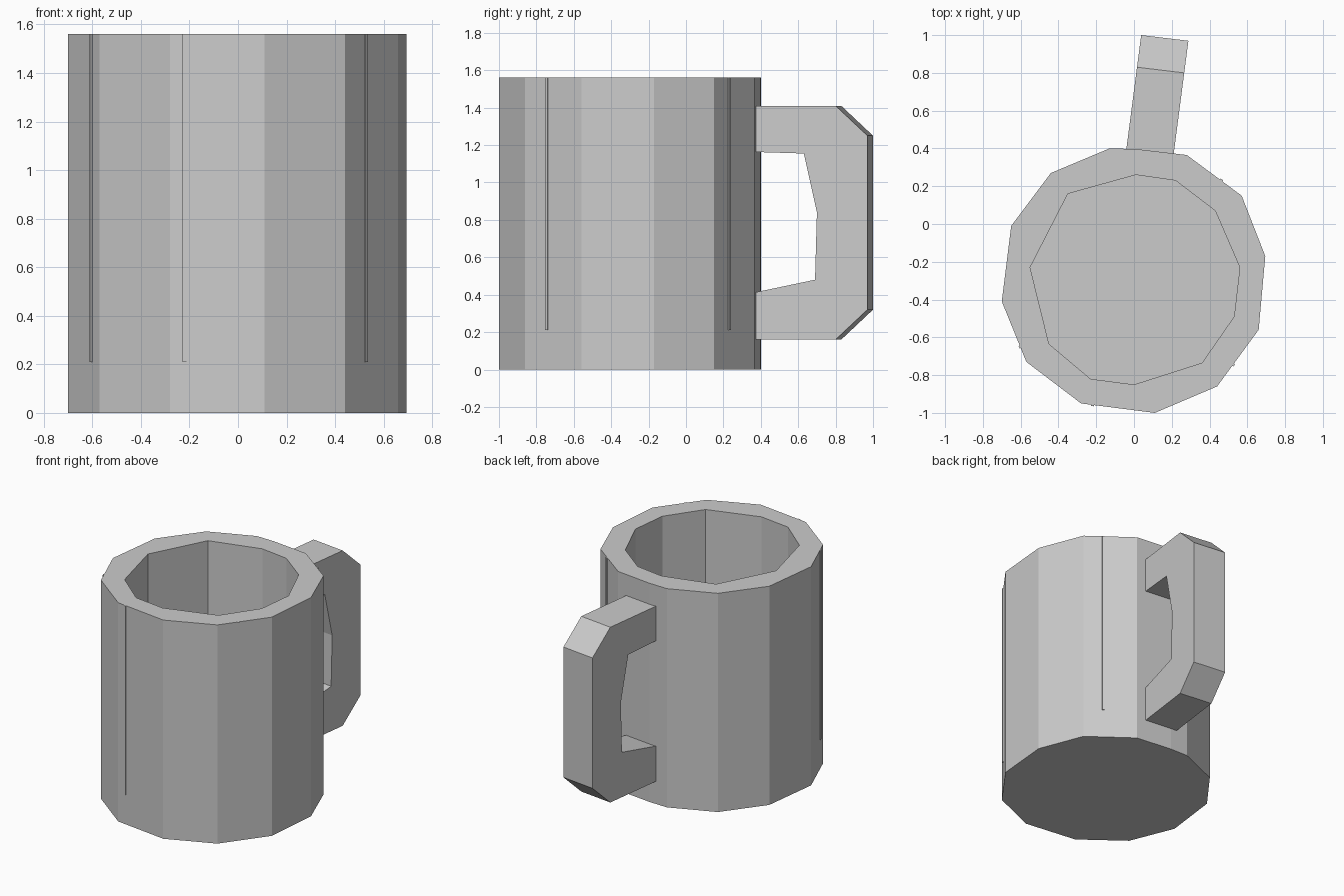
import bpy, bmesh, math
from mathutils import Vector, Matrix

cube = bpy.data.objects.get("Cube")
if cube:
    bpy.data.objects.remove(cube)

# Single plain clay colour
GREY = (0.6, 0.6, 0.6, 1)
clay = bpy.data.materials.new("light_grey")
clay.use_nodes = True
clay.diffuse_color = GREY
clay.node_tree.nodes["Principled BSDF"].inputs["Base Color"].default_value = GREY

HEIGHT, FLOOR = 1.56, 0.21


def finish(name, bm):
    bmesh.ops.recalc_face_normals(bm, faces=bm.faces)
    mesh = bpy.data.meshes.new(name)
    bm.to_mesh(mesh)
    bm.free()
    mesh.materials.append(clay)
    obj = bpy.data.objects.new(name, mesh)
    bpy.context.collection.objects.link(obj)
    return obj


def bridge(bm, low, high):
    n = len(low)
    for i in range(n):
        j = (i + 1) % n
        bm.faces.new((low[i], low[j], high[j], high[i]))


def ring(bm, outline, z):
    return [bm.verts.new((x, y, z)) for x, y in outline]


def loop_edges(bm, verts):
    return [bm.edges.get((verts[i - 1], verts[i])) for i in range(len(verts))]


# Cup: faceted outer wall, coarser inner wall, flat rim and floor
outer = [(-0.13, 0.40), (-0.44, 0.27), (-0.65, -0.01), (-0.70, -0.41),
         (-0.57, -0.73), (-0.28, -0.95), (0.11, -1.0), (0.44, -0.86),
         (0.66, -0.56), (0.695, -0.17), (0.57, 0.15), (0.28, 0.365),
         (0.01, 0.397)]
inner = [(0.01, 0.26), (-0.35, 0.16), (-0.55, -0.23), (-0.45, -0.635),
         (-0.23, -0.82), (0.0, -0.85), (0.36, -0.735), (0.53, -0.49),
         (0.56, -0.23), (0.43, 0.07), (0.22, 0.23)]
bm = bmesh.new()
base, rim_out = ring(bm, outer, 0), ring(bm, outer, HEIGHT)
floor, rim_in = ring(bm, inner, FLOOR), ring(bm, inner, HEIGHT)
bridge(bm, base, rim_out)
bridge(bm, floor, rim_in)
bm.faces.new(base)
bm.faces.new(floor)
bmesh.ops.triangle_fill(bm, use_beauty=True, normal=(0, 0, 1),
                        edges=loop_edges(bm, rim_out) + loop_edges(bm, rim_in))
finish("cup_body", bm)

# Handle: angular C profile, leaning slightly to the side
profile = [(0.34, 1.41), (0.83, 1.41), (1.0, 1.25), (1.0, 0.32),
           (0.83, 0.16), (0.34, 0.16), (0.34, 0.40), (0.72, 0.48),
           (0.73, 0.84), (0.66, 1.155), (0.34, 1.165)]
bm = bmesh.new()
near = [bm.verts.new((-0.04 + (y - 0.4) * 0.13, y, z)) for y, z in profile]
far = [bm.verts.new(v.co + Vector((0.25, -0.03, 0))) for v in near]
bridge(bm, near, far)
bm.faces.new(near)
bm.faces.new(far)
finish("handle", bm)

# Thin upright ridges on the outer wall, given by position and wall heading
ridges = [((-0.602, -0.65), (0.13, -0.32)), ((-0.22, -0.957), (0.39, -0.05)),
          ((0.525, -0.744), (0.22, 0.30)), ((0.462, 0.23), (-0.29, 0.215))]
for i, ((x, y), (dx, dy)) in enumerate(ridges):
    bm = bmesh.new()
    bmesh.ops.create_cube(bm, size=1)
    place = (Matrix.Translation((x, y, (FLOOR + HEIGHT) / 2))
             @ Matrix.Rotation(math.atan2(dy, dx), 4, "Z")
             @ Matrix.Diagonal((0.016, 0.014, HEIGHT - FLOOR, 1)))
    bmesh.ops.transform(bm, matrix=place, verts=bm.verts)
    finish(f"wall_ridge_{i + 1}", bm)
